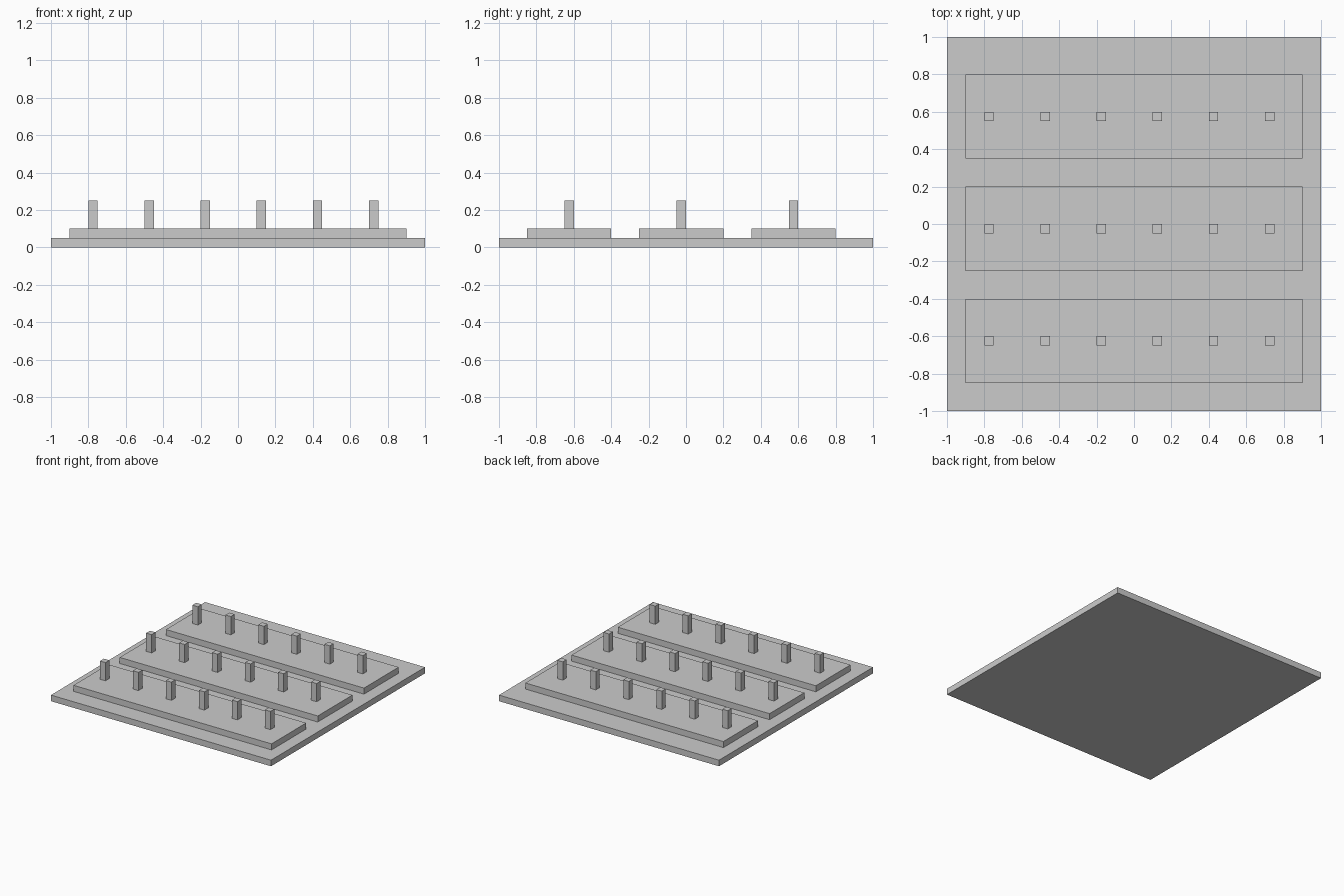
import bpy
import bmesh
from mathutils import Vector

if "Cube" in bpy.data.objects:
    bpy.data.objects.remove(bpy.data.objects["Cube"])


def box(name, low, high):
    """Flat-shaded box between two opposite corners."""
    low, high = Vector(low), Vector(high)
    size, centre = high - low, (low + high) / 2
    bm = bmesh.new()
    bmesh.ops.create_cube(bm, size=1)
    bmesh.ops.scale(bm, vec=size, verts=bm.verts)
    mesh = bpy.data.meshes.new(name)
    bm.to_mesh(mesh)
    bm.free()
    obj = bpy.data.objects.new(name, mesh)
    obj.location = centre
    bpy.context.collection.objects.link(obj)
    return obj


# Ground slab
box("base", (-1, -1, 0), (1, 1, 0.05))

# Three raised beds, each with a row of six square posts
for row in range(3):
    y = -0.85 + 0.6 * row
    box(f"bed_{row + 1}", (-0.9, y, 0.05), (0.9, y + 0.45, 0.1))
    for col in range(6):
        x = -0.8 + 0.3 * col
        box(f"post_{row + 1}_{col + 1}",
            (x, y + 0.2, 0.1), (x + 0.05, y + 0.25, 0.25))
